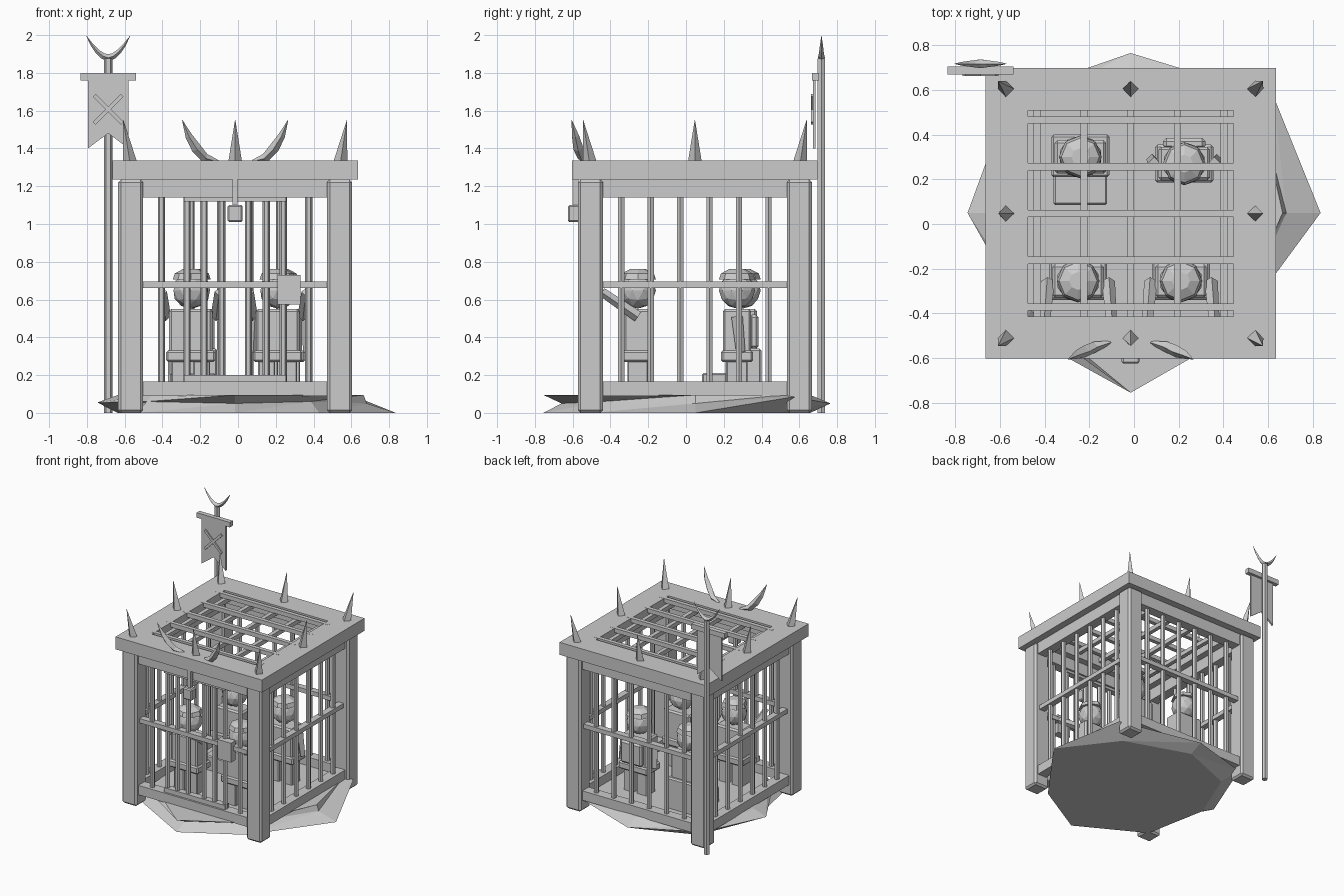
import bpy, bmesh, math
from mathutils import Vector, Matrix

cube = bpy.data.objects.get("Cube")
if cube:
    bpy.data.objects.remove(cube)

mat = bpy.data.materials.new("plain_grey")
mat.use_nodes = True
GREY = (0.6, 0.6, 0.6, 1)
mat.diffuse_color = GREY
mat.node_tree.nodes["Principled BSDF"].inputs["Base Color"].default_value = GREY

CX, CY = -0.015, 0.047     # cage centre
LEG = 0.553                # leg offset from the centre
FLOOR, TOP = 0.165, 1.335  # top of the bottom rails, top of the roof


def finish(name, bm):
    bmesh.ops.recalc_face_normals(bm, faces=bm.faces)
    me = bpy.data.meshes.new(name)
    bm.to_mesh(me)
    bm.free()
    me.materials.append(mat)
    ob = bpy.data.objects.new(name, me)
    bpy.context.collection.objects.link(ob)
    return ob


def box(name, x, y, z, bevel=0, rot=None):
    """Box from (min, max) ranges, optionally bevelled and turned about its centre."""
    bm = bmesh.new()
    bmesh.ops.create_cube(bm, size=1)
    size = [r[1] - r[0] for r in (x, y, z)]
    mid = Vector([(r[0] + r[1]) / 2 for r in (x, y, z)])
    bmesh.ops.scale(bm, vec=size, verts=bm.verts)
    if bevel:
        bmesh.ops.bevel(bm, geom=bm.edges[:], offset=bevel, segments=1, affect='EDGES')
    if rot:
        bmesh.ops.transform(bm, matrix=Matrix.Rotation(rot[0], 4, rot[1]), verts=bm.verts)
    bmesh.ops.translate(bm, vec=mid, verts=bm.verts)
    return finish(name, bm)


def cbox(name, c, half, z, bevel=0):
    return box(name, (c[0] - half[0], c[0] + half[0]), (c[1] - half[1], c[1] + half[1]), z, bevel)


def tube(name, pts, radii, n=6):
    """Tapered tube along a path."""
    bm = bmesh.new()
    pts = [Vector(p) for p in pts]
    rings = []
    for i, (p, r) in enumerate(zip(pts, radii)):
        t = (pts[min(i + 1, len(pts) - 1)] - pts[max(i - 1, 0)]).normalized()
        u = t.cross(Vector((0, 1, 0))).normalized()
        v = t.cross(u)
        ring = []
        for k in range(n):
            a = 2 * math.pi * k / n
            ring.append(bm.verts.new(p + (u * math.cos(a) + v * math.sin(a)) * r))
        rings.append(ring)
    for a, b in zip(rings, rings[1:]):
        for k in range(n):
            bm.faces.new((a[k], a[(k + 1) % n], b[(k + 1) % n], b[k]))
    bm.faces.new(rings[0])
    bm.faces.new(rings[-1])
    return finish(name, bm)


def rod(name, x, y, z0, z1, r=0.019):
    return tube(name, [(x, y, z0), (x, y, z1)], [r, r])


# Jagged rock slab: rim point, then reach of the bottom, middle and top rings and middle height
rim = [(0.835, 0.05, 1.0, 0.82, 0.8, 0.05), (0.625, 0.57, 0.82, 1.0, 0.9, 0.085),
       (CX, 0.765, 0.85, 1.0, 0.85, 0.05), (-0.55, 0.58, 0.82, 1.0, 0.9, 0.085),
       (-0.745, 0.05, 0.85, 1.0, 0.85, 0.055), (-0.535, -0.467, 1.0, 0.9, 0.85, 0.06),
       (CX, -0.755, 1.0, 0.88, 1.0, 0.05), (0.43, -0.5, 1.0, 0.9, 1.0, 0.06)]
bm = bmesh.new()
rings = []
for k in range(3):
    rings.append([bm.verts.new((CX + (p[0] - CX) * p[2 + k], CY + (p[1] - CY) * p[2 + k],
                                (0, p[5], 0.095)[k])) for p in rim])
for a, b in zip(rings, rings[1:]):
    for i in range(8):
        j = (i + 1) % 8
        bm.faces.new((a[i], a[j], b[j]))
        bm.faces.new((a[i], b[j], b[i]))
bm.faces.new(rings[0])
bm.faces.new(rings[-1])
finish("rock_base", bm)

# Corner legs
for sx in (-1, 1):
    for sy in (-1, 1):
        cbox("corner_leg", (CX + sx * LEG, CY + sy * LEG), (0.066, 0.066), (0, 1.235), 0.014)

# Rails and middle bars on all four walls
for s in (-1, 1):
    for nm, z, t in (("bottom_rail", (0.09, FLOOR), 0.04),
                     ("top_rail", (1.14, 1.235), 0.04),
                     ("middle_bar", (0.66, 0.695), 0.025)):
        cbox(nm, (CX, CY + s * LEG), (0.495, t), z)
        cbox(nm, (CX + s * LEG, CY), (t, 0.495), z)

# Upright bars: sides, back, then the two outer ones on the front
for i in range(6):
    d = (i - 2.5) * 0.156
    for s in (-1, 1):
        rod("side_bar", CX + s * LEG, CY + d, FLOOR - 0.01, 1.15)
    rod("back_bar", CX + d, CY + LEG, FLOOR - 0.01, 1.15)
    if i in (0, 5):
        rod("front_bar", CX + d, CY - LEG, FLOOR - 0.01, 1.15)

# Barred door with latch and padlock
DY = CY - LEG
for z in ((FLOOR, 0.2), (1.12, 1.14)):
    cbox("door_rail", (CX, DY), (0.27, 0.025), z)
for s in (-1, 1):
    for d in (0.255, 0.165, 0.07):
        rod("door_bar", CX + s * d, DY, FLOOR, 1.14)
box("latch_plate", (0.21, 0.33), (-0.56, -0.5), (0.575, 0.73))
cbox("lock_strap", (CX, -0.585), (0.013, 0.015), (1.09, 1.235))
cbox("padlock", (CX, -0.595), (0.04, 0.03), (1.01, 1.1), 0.008)

# Roof frame around an open grid: cross bars on top of long bars
R, H = 0.65, 0.46
for s in (-1, 1):
    cbox("roof_frame", (CX, CY + s * (R + H) / 2), (R, (R - H) / 2), (1.235, TOP))
    cbox("roof_frame", (CX + s * (R + H) / 2, CY), ((R - H) / 2, H), (1.235, TOP))
for i in range(-2, 3):
    cbox("roof_cross_bar", (CX, CY + i * 0.209), (0.5, 0.016), (1.302, TOP + 0.001))
    cbox("roof_long_bar", (CX + i * 0.209, CY), (0.016, 0.5), (1.268, 1.302))

# Roof spikes leaning outward
for ix in (-1, 0, 1):
    for iy in (-1, 0, 1):
        if ix or iy:
            x, y = CX + ix * 0.557, CY + iy * 0.557
            tube("roof_spike", [(x, y, TOP - 0.01), (x + ix * 0.035, y + iy * 0.035, 1.55)],
                 [0.037, 0.001], 4)

# Pair of curved horns above the door
for s in (-1, 1):
    path = [(0.09, -0.53, 1.33), (0.16, -0.55, 1.35), (0.205, -0.57, 1.40),
            (0.245, -0.585, 1.465), (0.28, -0.605, 1.55)]
    tube("roof_horn", [(CX + s * x, y, z) for x, y, z in path],
         [0.008, 0.024, 0.027, 0.019, 0.001], 4)

# Banner pole with crescent finial
PX, PY = -0.687, 0.717
rod("banner_pole", PX, PY, 0, 1.875, 0.023)
steps = [i / 4 for i in range(-4, 5)]
tube("crescent", [(PX + 0.115 * t, PY, 1.88 + 0.115 * abs(t) ** 1.8) for t in steps],
     [0.001 + 0.018 * (1 - abs(t)) ** 0.7 for t in steps], 4)
box("banner_crossbar", (-0.835, -0.54), (0.668, 0.705), (1.76, 1.8))

# Swallow-tailed banner with crossed strips
bm = bmesh.new()
outline = [(-0.795, 1.77), (-0.58, 1.77), (-0.58, 1.40), (PX, 1.48), (-0.795, 1.40)]
face = bm.faces.new([bm.verts.new((x, 0.672, z)) for x, z in outline])
ext = bmesh.ops.extrude_face_region(bm, geom=[face])
bmesh.ops.translate(bm, vec=(0, 0.014, 0),
                    verts=[v for v in ext["geom"] if isinstance(v, bmesh.types.BMVert)])
finish("banner_cloth", bm)
for s in (-1, 1):
    box("banner_strip", (PX - 0.105, PX + 0.105), (0.662, 0.672), (1.597, 1.617),
        rot=(s * math.pi / 4, 'Y'))


# Captives standing or sitting on the rock
def captive(x, y, seated=False, reaching=False):
    if seated:
        cbox("captive_legs", (x, y - 0.14), (0.12, 0.075), (0.002, 0.21), 0.008)
    else:
        for s in (-1, 1):
            cbox("captive_leg", (x + s * 0.058, y), (0.045, 0.055), (0.002, 0.28), 0.006)
            ax = x + s * 0.145
            hand = (ax + s * 0.005, y - 0.19, 0.64) if reaching else (ax, y + 0.02, 0.32)
            tube("captive_arm", [(ax - s * 0.01, y, 0.51), hand], [0.03, 0.024], 4)
    cbox("captive_hips", (x, y), (0.13, 0.085), (0.27, 0.33), 0.01)
    cbox("captive_torso", (x, y), (0.115, 0.075), (0.3, 0.55), 0.012)
    bm = bmesh.new()
    bmesh.ops.create_icosphere(bm, subdivisions=2, radius=0.096)
    bmesh.ops.translate(bm, vec=(x, y, 0.648), verts=bm.verts)
    finish("captive_head", bm)
    tube("captive_cap", [(x, y, 0.705), (x, y, 0.738), (x, y, 0.762)], [0.096, 0.085, 0.04], 8)


captive(-0.25, -0.255, reaching=True)
captive(0.21, -0.255, reaching=True)
captive(-0.24, 0.3, seated=True)
captive(0.225, 0.27)
box("captive_pack", (0.13, 0.32), (0.335, 0.385), (0.34, 0.52), 0.015)
box("stool", (-0.37, -0.11), (0.21, 0.4), (0.002, 0.34), 0.01)
